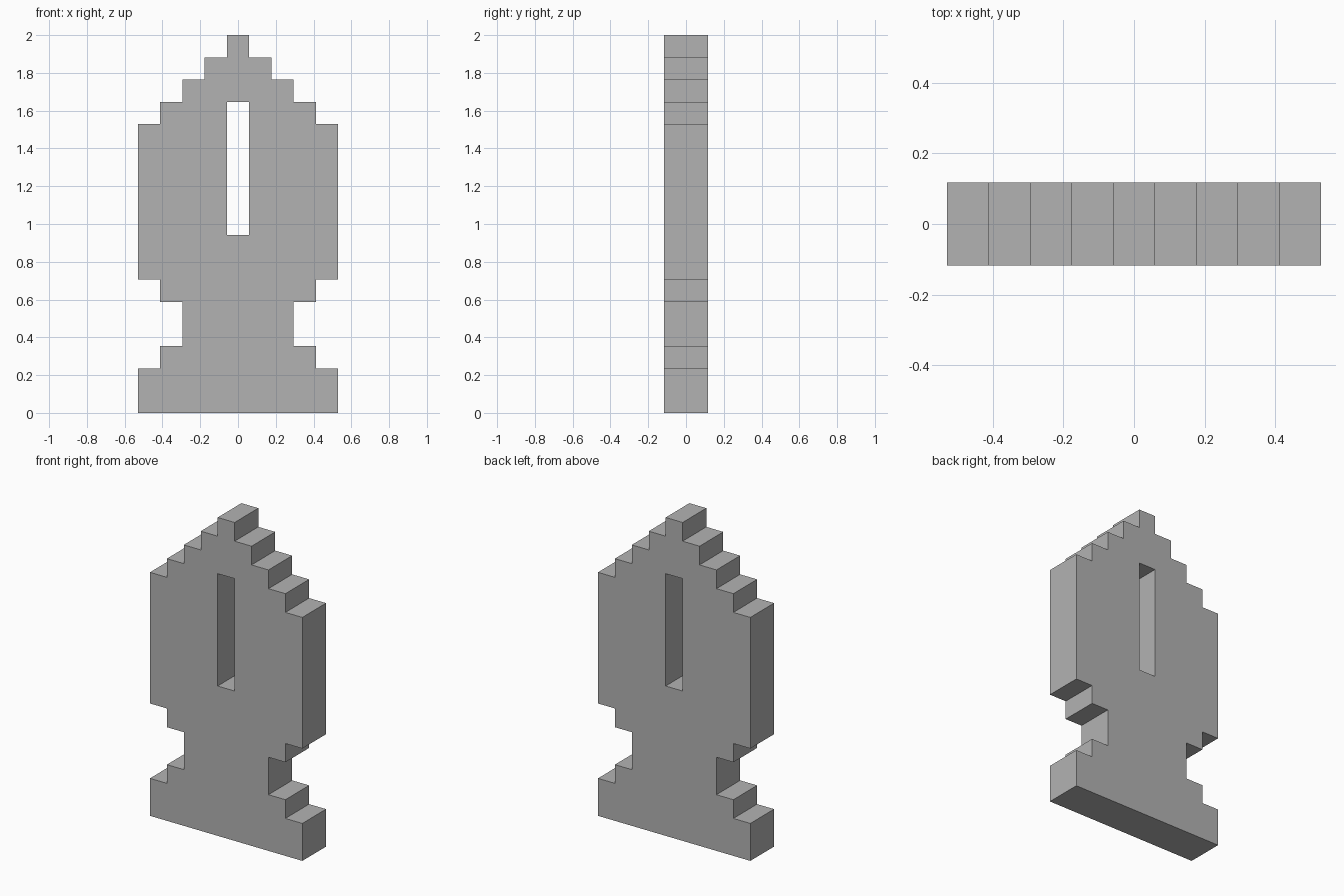
import bpy
import bmesh
from mathutils import Vector

cube = bpy.data.objects.get("Cube")
if cube:
    bpy.data.objects.remove(cube, do_unlink=True)

UNIT = 2 / 17  # size of one block step
DEPTH = 2 * UNIT

# Stepped silhouette: (half width, top height) of each tier, in block steps
TIERS = [(4.5, 2), (3.5, 3), (2.5, 5), (3.5, 6), (4.5, 13),
         (3.5, 14), (2.5, 15), (1.5, 16), (0.5, 17)]
SLOT = [(0.5, 8), (0.5, 14)]


def grey_material():
    mat = bpy.data.materials.new("plain grey")
    mat.use_nodes = True
    colour = (0.45, 0.45, 0.45, 1)
    mat.diffuse_color = colour
    mat.node_tree.nodes["Principled BSDF"].inputs["Base Color"].default_value = colour
    return mat


def add_loop(bm, right_side):
    """Closed loop of edges from one side's points and their mirror."""
    points = right_side + [(-x, z) for x, z in reversed(right_side)]
    verts = [bm.verts.new((x * UNIT, -DEPTH / 2, z * UNIT)) for x, z in points]
    return [bm.edges.new((a, b)) for a, b in zip(verts, verts[1:] + verts[:1])]


# Outline points up one side of the tiers
side = []
bottom = 0
for half_width, top in TIERS:
    side += [(half_width, bottom), (half_width, top)]
    bottom = top

# Front plate with the open slot, extruded to full depth
bm = bmesh.new()
edges = add_loop(bm, side) + add_loop(bm, SLOT)
bmesh.ops.triangle_fill(bm, edges=edges, use_beauty=True, normal=Vector((0, -1, 0)))
extruded = bmesh.ops.extrude_face_region(bm, geom=bm.faces[:], use_keep_orig=True)
moved = [g for g in extruded["geom"] if isinstance(g, bmesh.types.BMVert)]
bmesh.ops.translate(bm, verts=moved, vec=(0, DEPTH, 0))
bmesh.ops.recalc_face_normals(bm, faces=bm.faces[:])

mesh = bpy.data.meshes.new("stepped_plaque")
bm.to_mesh(mesh)
bm.free()
mesh.materials.append(grey_material())
plaque = bpy.data.objects.new("stepped_plaque", mesh)
bpy.context.collection.objects.link(plaque)
